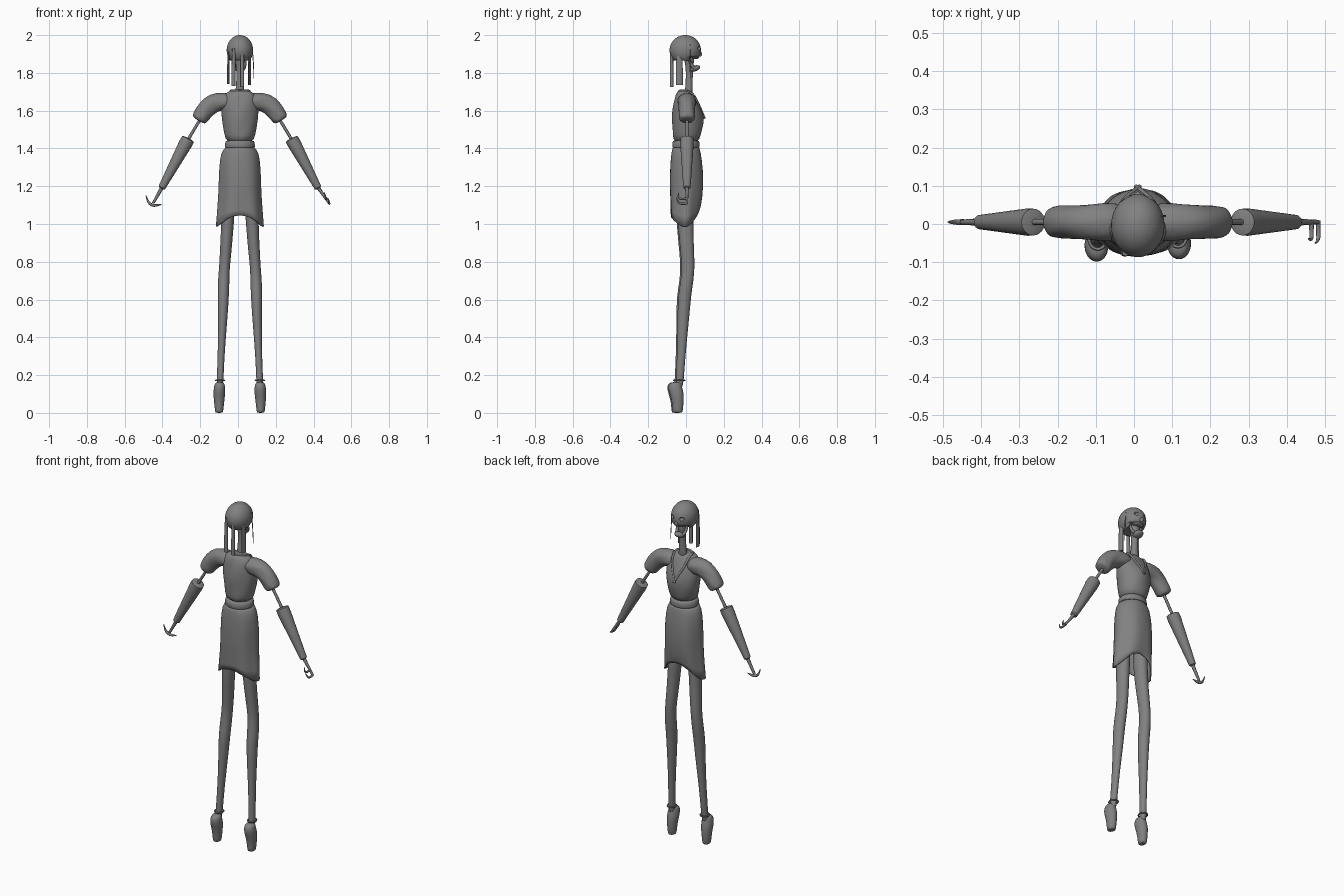
import bpy, bmesh, math
from mathutils import Vector

if "Cube" in bpy.data.objects:
    bpy.data.objects.remove(bpy.data.objects["Cube"])

mat = bpy.data.materials.new("plain grey")
mat.use_nodes = True
GREY = (0.22, 0.22, 0.22, 1)
mat.diffuse_color = GREY
mat.node_tree.nodes["Principled BSDF"].inputs["Base Color"].default_value = GREY
CX = 0.01                                   # body centre line
SIDES = {"left": 1, "right": -1}


def finish(name, bm, angle=50, subdiv=0):
    bmesh.ops.recalc_face_normals(bm, faces=bm.faces[:])
    mesh = bpy.data.meshes.new(name)
    bm.to_mesh(mesh)
    bm.free()
    obj = bpy.data.objects.new(name, mesh)
    bpy.context.collection.objects.link(obj)
    mesh.materials.append(mat)
    if subdiv:
        obj.modifiers.new("smooth", "SUBSURF").levels = subdiv
        obj.modifiers["smooth"].render_levels = subdiv
    for o in bpy.context.selected_objects:
        o.select_set(False)
    obj.select_set(True)
    bpy.context.view_layer.objects.active = obj
    bpy.ops.object.shade_smooth_by_angle(angle=math.radians(angle))
    return obj


def loft(name, rings, upright=True, n=20, subdiv=1, caps=True, shape=None, angle=50):
    """Skin elliptical rings (x, y, z, half width, half depth)."""
    bm = bmesh.new()
    pts = [Vector(r[:3]) for r in rings]
    loops = []
    for i, (p, r) in enumerate(zip(pts, rings)):
        t = Vector((0, 0, 1)) if upright else pts[min(i + 1, len(pts) - 1)] - pts[max(i - 1, 0)]
        u = Vector((0, 1, 0)).cross(t).normalized()
        v = t.cross(u).normalized()
        loop = []
        for k in range(n):
            a = math.tau * k / n
            co = p + u * r[3] * math.cos(a) + v * r[4] * math.sin(a)
            loop.append(bm.verts.new(shape(co, a, i) if shape else co))
        loops.append(loop)
    for a, b in zip(loops, loops[1:]):
        for k in range(n):
            bm.faces.new((a[k], a[(k + 1) % n], b[(k + 1) % n], b[k]))
    if caps:
        bm.faces.new(loops[0])
        bm.faces.new(loops[-1])
    return finish(name, bm, angle, subdiv)


def tube(name, points, radii):
    """Tapered round wire along a smooth path."""
    crv = bpy.data.curves.new(name, "CURVE")
    crv.dimensions = "3D"
    crv.bevel_depth, crv.bevel_resolution, crv.use_fill_caps = 1, 2, True
    sp = crv.splines.new("NURBS")
    sp.points.add(len(points) - 1)
    sp.use_endpoint_u, sp.order_u = True, 3
    for q, p, r in zip(sp.points, points, radii):
        q.co, q.radius = (*p, 1), r
    obj = bpy.data.objects.new(name, crv)
    bpy.context.collection.objects.link(obj)
    crv.materials.append(mat)
    return obj


def ball(name, centre, size, shape=None, seg=32):
    bm = bmesh.new()
    bmesh.ops.create_uvsphere(bm, u_segments=seg, v_segments=seg * 3 // 4, radius=1)
    for v in bm.verts:
        v.co = Vector(centre) + v.co * Vector(size)
        if shape:
            v.co = shape(v.co)
    return finish(name, bm)


# Torso with soft cloth creases
def creases(co, a, i):
    return co + Vector((0, 0.004 * math.sin(5 * a + 2 * i), 0))

loft("bodice", [(CX, -0.008, 1.71, 0.045, 0.032), (CX, -0.005, 1.69, 0.085, 0.05),
                (CX, 0, 1.64, 0.1, 0.068), (CX, 0.01, 1.58, 0.1, 0.086),
                (CX, 0.01, 1.52, 0.092, 0.084), (CX, 0.004, 1.47, 0.082, 0.075),
                (CX, 0, 1.43, 0.072, 0.068)], shape=creases)
loft("belt", [(CX, 0, 1.398, 0.076, 0.07), (CX, 0, 1.403, 0.082, 0.074),
              (CX, 0, 1.437, 0.079, 0.073), (CX, 0, 1.444, 0.072, 0.066)])

# Skirt hem dips at the sides and lifts at front and back
def folds(co, a, i):
    if i == 5:
        co.z += (0.09 if co.y > 0 else 0.06) * math.sin(a) ** 2 - 0.015
    wave = 1 + 0.008 * i * math.sin(6 * a + 1)
    return Vector((CX + (co.x - CX) * wave, co.y * wave, co.z))

skirt = loft("skirt", [(CX, 0, 1.405, 0.076, 0.07), (CX, 0, 1.385, 0.1, 0.078),
                       (CX, 0.003, 1.29, 0.11, 0.089), (CX, 0.003, 1.19, 0.111, 0.09),
                       (CX, 0, 1.1, 0.116, 0.083), (CX, -0.005, 1.0, 0.124, 0.077)],
             n=36, caps=False, shape=folds)
skirt.modifiers.new("cloth", "SOLIDIFY").thickness = 0.006

# Neck and collar edges
loft("neck", [(CX, 0.012, 1.67, 0.032, 0.025), (CX, 0.016, 1.72, 0.02, 0.019),
              (CX, 0.018, 1.8, 0.018, 0.018), (CX, 0.018, 1.85, 0.021, 0.022),
              (CX, 0.015, 1.9, 0.035, 0.035)])
for side, s in SIDES.items():
    tube(side + "_collar", [(CX, -0.035, 1.705), (CX + s * 0.05, -0.02, 1.71),
                            (CX + s * 0.05, 0.035, 1.695), (CX + s * 0.04, 0.065, 1.64),
                            (CX - s * 0.005, 0.098, 1.56)], [0.006] * 5)

# Skull: domed, cut flat above the open mouth
def skull_base(co):
    floor = 1.885 if co.y > 0.02 else 1.865
    return Vector((co.x, co.y, max(co.z, floor)))

head = ball("head", (CX, -0.004, 1.92), (0.07, 0.083, 0.08), skull_base)
for side, s in SIDES.items():
    socket = ball(side + "_eye_cutter", (CX + s * 0.03, 0.075, 1.93), (0.013, 0.02, 0.011), seg=16)
    socket.hide_render = socket.hide_viewport = True
    cut = head.modifiers.new(side + "_eye", "BOOLEAN")
    cut.object, cut.solver = socket, "EXACT"
ball("nose", (CX, 0.075, 1.9), (0.01, 0.01, 0.014), seg=16)
ball("upper_lip", (CX, 0.045, 1.883), (0.032, 0.026, 0.01), seg=20)
ball("jaw", (CX, 0.045, 1.823), (0.028, 0.03, 0.016),
     lambda c: Vector((c.x, c.y, c.z + 0.25 * (c.y - 0.045))), seg=20)
for side, s in SIDES.items():
    tube(side + "_jaw_hinge", [(CX + s * 0.022, 0.045, 1.825), (CX + s * 0.03, 0.02, 1.845),
                               (CX + s * 0.03, 0.012, 1.895)], [0.009, 0.008, 0.006])

# Hanging hair strands
for i, (x, y, w, d, low) in enumerate([(-0.052, -0.035, 0.006, 0.016, 1.74),
                                       (-0.024, -0.076, 0.011, 0.01, 1.73),
                                       (0.022, -0.076, 0.011, 0.01, 1.725),
                                       (0.062, -0.035, 0.008, 0.018, 1.735)]):
    loft("hair_strand_%d" % i, [(x, y, low, w, d), (x, y, 1.82, w, d),
                                (x * 0.95 + 0.001, y, 1.93, w * 0.8, d * 0.8)], n=8, subdiv=0)
tube("loose_hair", [(0.07, 0.02, 1.95), (0.084, 0.02, 1.88), (0.083, 0.022, 1.77)],
     [0.003, 0.003, 0.001])

# Arms: puffed sleeve, thin rod, tapered forearm
for side, s in SIDES.items():
    def at(x, z, y=0.005):
        return (CX + s * x, y, z)

    loft(side + "_sleeve", [at(0.03, 1.645) + (0.045, 0.05), at(0.09, 1.65) + (0.047, 0.052),
                            at(0.14, 1.643) + (0.053, 0.046), at(0.178, 1.61) + (0.05, 0.042),
                            at(0.203, 1.575) + (0.045, 0.044), at(0.215, 1.555) + (0.043, 0.042),
                            at(0.22, 1.547) + (0.03, 0.03)], upright=False, shape=creases)
    tube(side + "_arm_rod", [at(0.2, 1.57), at(0.24, 1.505), at(0.29, 1.42)], [0.008] * 3)
    loft(side + "_forearm", [at(0.272, 1.454) + (0.02, 0.02), at(0.274, 1.45) + (0.035, 0.035),
                             at(0.288, 1.425) + (0.036, 0.036), at(0.413, 1.193) + (0.019, 0.019),
                             at(0.416, 1.188) + (0.012, 0.012)],
         upright=False, n=24, subdiv=0, angle=35)

# Right hand: anchor hook; left hand: sideways double claw
tube("right_hand_rod", [(-0.4, 0.005, 1.2), (-0.425, 0.005, 1.15), (-0.45, 0.005, 1.11)],
     [0.011, 0.008, 0.007])
tube("right_hook", [(-0.487, 0.005, 1.15), (-0.478, 0.005, 1.115), (-0.45, 0.005, 1.097),
                    (-0.425, 0.005, 1.1), (-0.405, 0.005, 1.104)],
     [0.002, 0.006, 0.008, 0.006, 0.002])
tube("left_hand_rod", [(0.42, 0.005, 1.2), (0.45, 0.005, 1.155), (0.482, 0.005, 1.11)],
     [0.011, 0.007, 0.006])
for i in range(2):
    x, z = 0.483 - 0.018 * i, 1.11 + 0.026 * i
    tube("left_claw_%d" % i, [(x, 0.008, z), (x, -0.02, z - 0.006), (x, -0.045, z + 0.005),
                              (x - 0.008, -0.05 + 0.012 * i, z + 0.03)],
         [0.006, 0.006, 0.005, 0.002])

# Legs and toe-standing shoes
for side, s in SIDES.items():
    def ring(x, y, z, w, d):
        return (CX + s * x, y + s * 0.003, z, w, d)

    loft(side + "_leg", [ring(0.058, -0.008, 1.2, 0.042, 0.05), ring(0.065, -0.007, 1.0, 0.033, 0.041),
                         ring(0.076, 0.005, 0.84, 0.031, 0.036), ring(0.082, 0.008, 0.77, 0.028, 0.035),
                         ring(0.086, 0.003, 0.7, 0.031, 0.034), ring(0.088, -0.011, 0.62, 0.03, 0.035),
                         ring(0.09, -0.016, 0.52, 0.026, 0.032), ring(0.096, -0.024, 0.38, 0.02, 0.025),
                         ring(0.103, -0.033, 0.22, 0.017, 0.021), ring(0.107, -0.04, 0.12, 0.02, 0.022)])
    loft(side + "_shoe", [ring(0.11, -0.047, 0, 0.018, 0.023), ring(0.11, -0.047, 0.006, 0.022, 0.027),
                          ring(0.11, -0.046, 0.06, 0.027, 0.031), ring(0.109, -0.052, 0.1, 0.032, 0.038),
                          ring(0.108, -0.06, 0.13, 0.031, 0.038), ring(0.107, -0.06, 0.152, 0.027, 0.034),
                          ring(0.107, -0.052, 0.164, 0.02, 0.024)])
    tube(side + "_ankle_strap", [ring(0.105 + 0.024 * math.cos(k * math.tau / 10),
                                      -0.036 + 0.028 * math.sin(k * math.tau / 10),
                                      0.172, 0, 0)[:3] for k in range(11)], [0.004] * 11)
